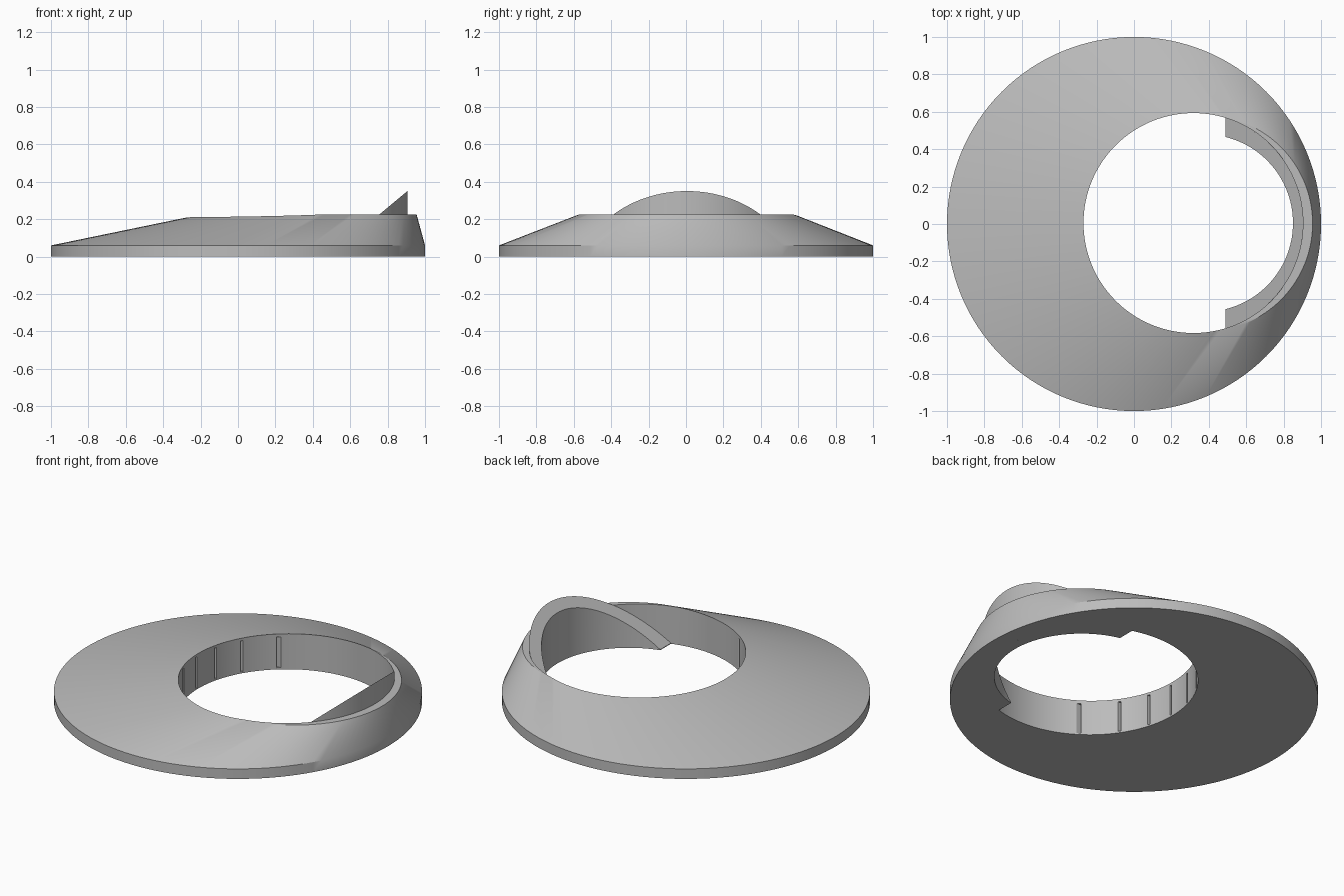
import bpy
import bmesh
from math import cos, sin, acos, pi, radians, sqrt

cube = bpy.data.objects.get("Cube")
if cube:
    bpy.data.objects.remove(cube)

SEGMENTS = 128
HOLE_X, HOLE_Y, HOLE_R = 0.318, 0.005, 0.588

grey = bpy.data.materials.new("plain_grey")
grey.use_nodes = True
grey.diffuse_color = (0.5, 0.5, 0.5, 1)
grey.node_tree.nodes["Principled BSDF"].inputs["Base Color"].default_value = grey.diffuse_color


def circle(cx, cy, radius, z):
    return [(cx + radius * cos(2 * pi * i / SEGMENTS),
             cy + radius * sin(2 * pi * i / SEGMENTS), z) for i in range(SEGMENTS)]


def loft(name, rings, closed=False):
    """Skin a list of rings; cap both ends unless the loft closes on itself."""
    bm = bmesh.new()
    loops = [[bm.verts.new(p) for p in ring] for ring in rings]
    count = len(loops[0])
    for low, high in zip(loops, loops[1:]):
        for i in range(count):
            j = (i + 1) % count
            bm.faces.new((low[i], low[j], high[j], high[i]))
    bm.faces.new(loops[0][::-1])
    bm.faces.new(loops[-1])
    bmesh.ops.recalc_face_normals(bm, faces=bm.faces)
    mesh = bpy.data.meshes.new(name)
    bm.to_mesh(mesh)
    bm.free()
    mesh.materials.append(grey)
    obj = bpy.data.objects.new(name, mesh)
    bpy.context.collection.objects.link(obj)
    return obj


def activate(obj):
    bpy.ops.object.select_all(action='DESELECT')
    obj.select_set(True)
    bpy.context.view_layer.objects.active = obj


def cut(obj, cutter):
    activate(obj)
    mod = obj.modifiers.new("cut", 'BOOLEAN')
    mod.operation = 'DIFFERENCE'
    mod.solver = 'EXACT'
    mod.object = cutter
    bpy.ops.object.modifier_apply(modifier=mod.name)
    bpy.data.objects.remove(cutter)


# Flange: thin disc rising as a skewed cone to an off-centre top
flange = loft("flange", [circle(0, 0, 1, 0), circle(0, 0, 1, 0.06),
                         circle(0.378, 0.003, 0.577, 0.225)])

# Through hole
cut(flange, loft("hole_cutter", [circle(HOLE_X, HOLE_Y, HOLE_R, -0.1),
                                 circle(HOLE_X, HOLE_Y, HOLE_R, 0.4)]))

# Narrow vertical grooves in the wide side of the hole wall
for k in range(-3, 4):
    y = -0.01 + 0.157 * k
    x = HOLE_X - sqrt(HOLE_R ** 2 - (y - HOLE_Y) ** 2)
    base = [(x - 0.02, y - 0.007), (x + 0.03, y - 0.007),
            (x + 0.03, y + 0.007), (x - 0.02, y + 0.007)]
    cut(flange, loft("groove_cutter", [[(*p, z) for p in base] for z in (0.01, 0.195)]))

# Lip: crescent collar inside the hole, its top sliced by a sloping plane
START_X, LIP_X, LIP_R = 0.49, 0.376, 0.474
outer_end = acos((START_X - HOLE_X) / HOLE_R)
inner_end = acos((START_X - LIP_X) / LIP_R)
sections = []
for i in range(65):
    t = i / 32 - 1
    a, b = t * outer_end, t * inner_end
    outer = (HOLE_X + HOLE_R * cos(a), HOLE_Y + HOLE_R * sin(a))
    inner = (LIP_X + LIP_R * cos(b), HOLE_Y + LIP_R * sin(b))
    top = [0.004 + 0.833 * (p[0] - START_X) for p in (outer, inner)]
    sections.append([(*outer, 0), (*inner, 0), (*inner, top[1]), (*outer, top[0])])
lip = loft("lip", sections)

for part in (flange, lip):
    activate(part)
    bpy.ops.object.shade_smooth_by_angle(angle=radians(30))
